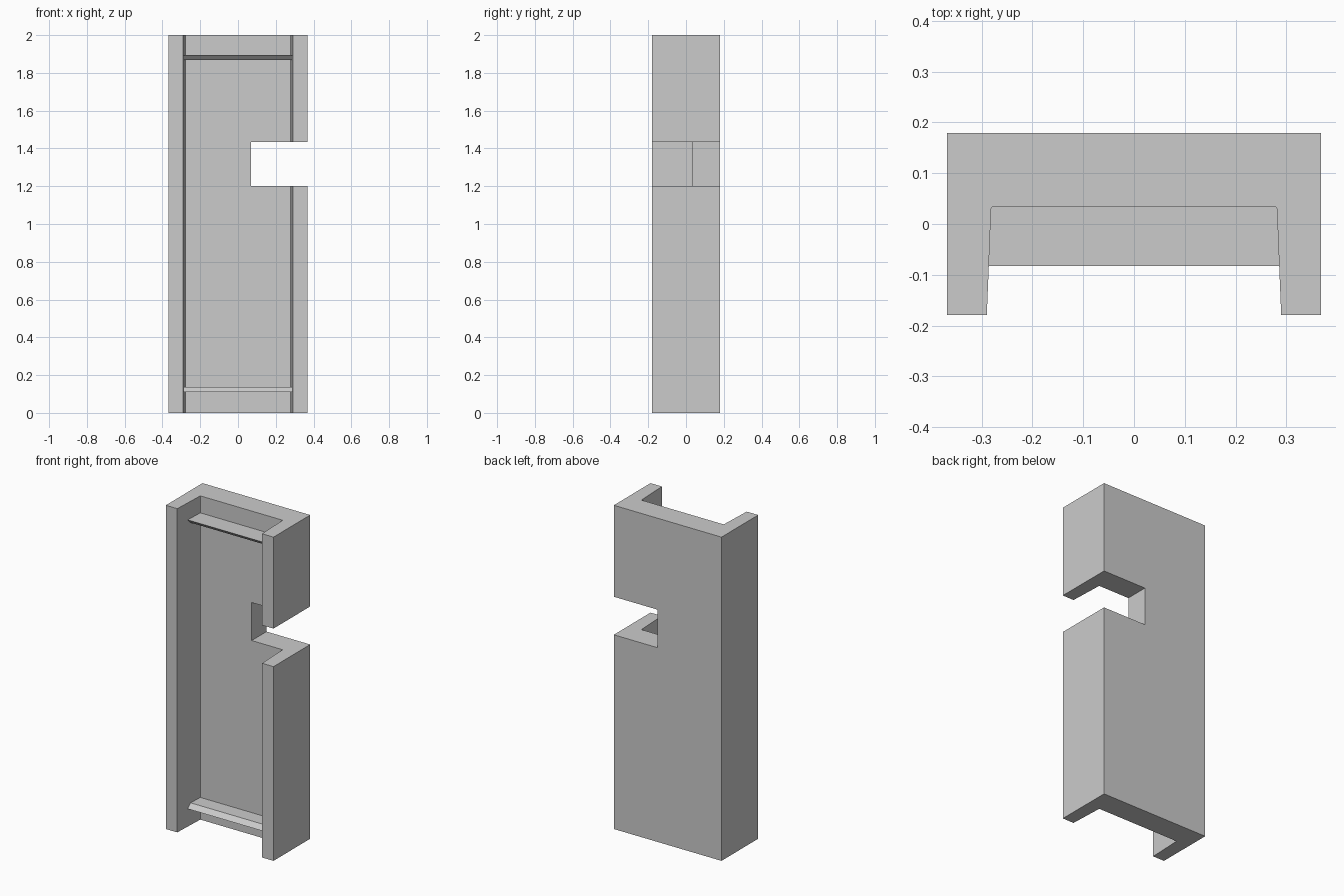
import bpy
import bmesh
from mathutils import Vector

if "Cube" in bpy.data.objects:
    bpy.data.objects.remove(bpy.data.objects["Cube"])


def prism(name, points, offset):
    """Extrude a closed planar outline along an offset vector."""
    bm = bmesh.new()
    face = bm.faces.new([bm.verts.new(p) for p in points])
    geo = bmesh.ops.extrude_face_region(bm, geom=[face])["geom"]
    moved = [g for g in geo if isinstance(g, bmesh.types.BMVert)]
    bmesh.ops.translate(bm, verts=moved, vec=Vector(offset))
    bmesh.ops.recalc_face_normals(bm, faces=bm.faces)
    mesh = bpy.data.meshes.new(name)
    bm.to_mesh(mesh)
    bm.free()
    obj = bpy.data.objects.new(name, mesh)
    bpy.context.collection.objects.link(obj)
    return obj


W, D, H = 0.368, 0.179, 2.0   # half width, half depth, height
BACK = 0.034                  # inner face of the back wall

# U-shaped channel with slightly tapered side walls and small inner chamfers
half = [(W, D), (W, -D), (0.290, -D), (0.2815, BACK - 0.004), (0.279, BACK)]
outline = half + [(-x, y) for x, y in reversed(half)]
channel = prism("channel_body", [(x, y, 0) for x, y in outline], (0, 0, H))

# Rectangular notch through the right side
notch = prism("notch_cutter",
              [(0.07, -0.3, 1.20), (0.5, -0.3, 1.20),
               (0.5, -0.3, 1.435), (0.07, -0.3, 1.435)], (0, 0.6, 0))
notch.hide_render = True
cut = channel.modifiers.new("notch", 'BOOLEAN')
cut.operation = 'DIFFERENCE'
cut.solver = 'EXACT'
cut.object = notch
bpy.context.view_layer.objects.active = channel
bpy.ops.object.modifier_apply(modifier=cut.name)
bpy.data.objects.remove(notch)

# Cross ledges with a sloped front edge: (name, long face z, short face z)
for name, z_long, z_short in (("bottom_ledge", 0.11, 0.137),
                              ("top_ledge", 1.895, 1.868)):
    section = [(BACK + 0.006, z_long), (-0.083, z_long),
               (-0.056, z_short), (BACK + 0.006, z_short)]
    prism(name, [(-0.2865, y, z) for y, z in section], (0.573, 0, 0))
